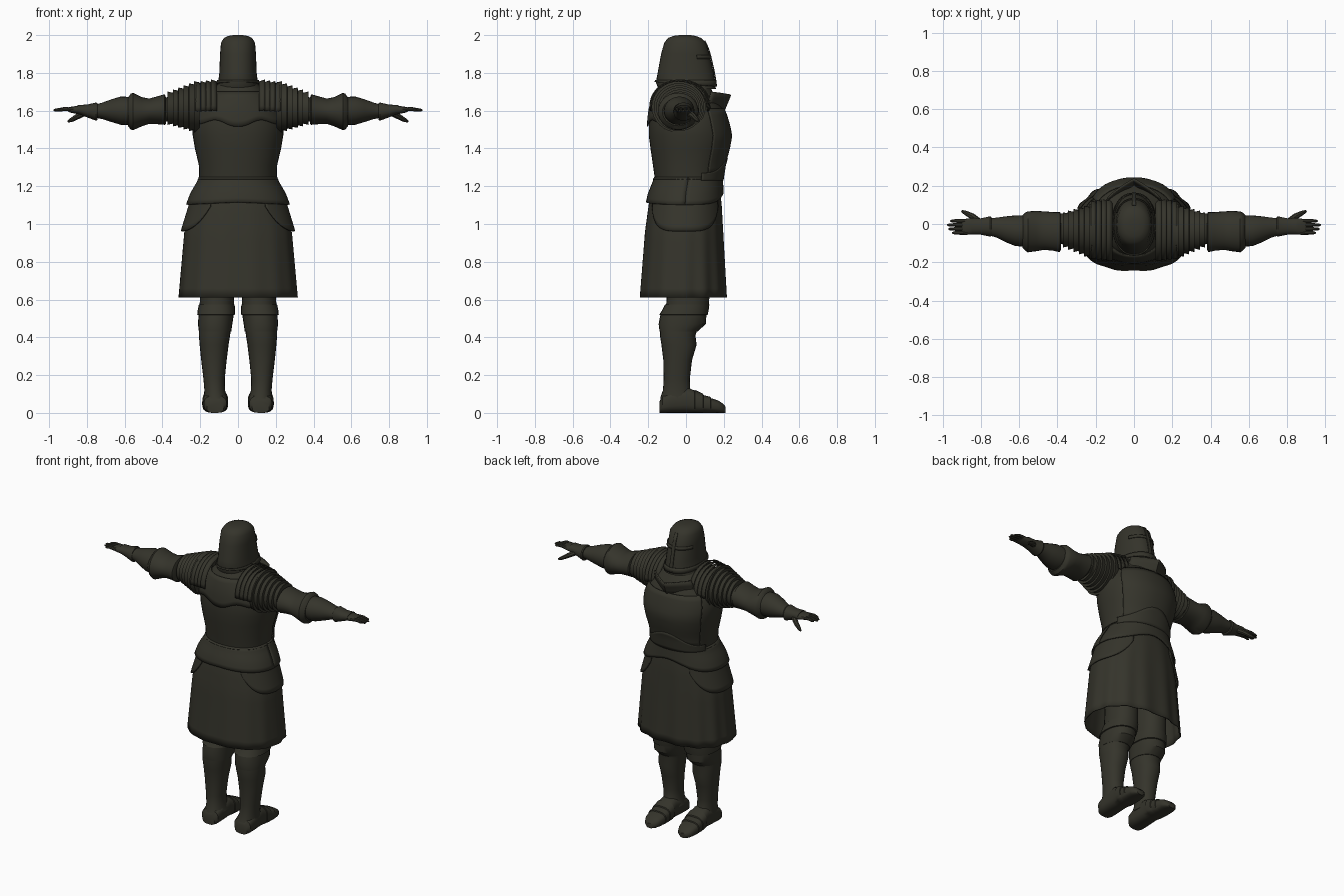
import bpy, bmesh, math
from mathutils import Vector

steel = bpy.data.materials.new("dark_olive_steel")
steel.diffuse_color = (0.035, 0.034, 0.024, 1)
TAU = 2 * math.pi


def surf(name, f, nu, nv, wrap=False, cap=False, thick=0, mirror=False, angle=35):
    """Grid surface from f(u, v); optional caps, thickness and x mirror."""
    bm = bmesh.new()
    cols = nu if wrap else nu + 1
    rows = [[bm.verts.new(f(i / nu, j / nv)) for i in range(cols)] for j in range(nv + 1)]
    for a, b in zip(rows, rows[1:]):
        for i in range(nu):
            k = (i + 1) % cols
            bm.faces.new((a[i], a[k], b[k], b[i]))
    if cap:
        bm.faces.new(rows[0][::-1])
        bm.faces.new(rows[-1])
    bmesh.ops.recalc_face_normals(bm, faces=bm.faces)
    me = bpy.data.meshes.new(name)
    bm.to_mesh(me)
    bm.free()
    me.materials.append(steel)
    ob = bpy.data.objects.new(name, me)
    bpy.context.collection.objects.link(ob)
    if thick:
        m = ob.modifiers.new("thickness", 'SOLIDIFY')
        m.thickness, m.offset = thick, 0
    if mirror:
        m = ob.modifiers.new("mirror", 'MIRROR')
        m.use_mirror_merge = False
    bpy.ops.object.select_all(action='DESELECT')
    ob.select_set(True)
    bpy.context.view_layer.objects.active = ob
    bpy.ops.object.shade_smooth_by_angle(angle=math.radians(angle))
    return ob


def pt(axis, secs, t, ang, p=2.2, off=0):
    """Point on a superellipse interpolated between sections (t, a0, a1, b0, b1)."""
    s = sorted(secs)
    t2 = min(max(t, s[0][0]), s[-1][0])
    for lo, hi in zip(s, s[1:]):
        if t2 <= hi[0]:
            break
    w = (t2 - lo[0]) / max(hi[0] - lo[0], 1e-6)
    a0, a1, b0, b1 = [q + (r - q) * w for q, r in zip(lo[1:], hi[1:])]
    c, n = math.cos(ang), math.sin(ang)
    a = (a0 + a1) / 2 + ((a1 - a0) / 2 + off) * math.copysign(abs(c) ** (2 / p), c)
    b = (b0 + b1) / 2 + ((b1 - b0) / 2 + off) * math.copysign(abs(n) ** (2 / p), n)
    return {'z': (a, b, t), 'x': (t, a, b), 'y': (a, t, b)}[axis]


def loft(name, axis, secs, n=32, p=2.2, cap=True, **kw):
    def f(u, v):
        s = secs[round(v * (len(secs) - 1))]
        return pt(axis, [s, s], s[0], u * TAU, p)
    return surf(name, f, n, len(secs) - 1, True, cap, **kw)


def plate(name, axis, secs, a0, a1, lo, hi, off=0, nu=32, nv=6, p=2.2, **kw):
    """Curved armour plate; lo and hi are edge positions as functions of angle."""
    def f(u, v):
        ang = math.radians(a0 + (a1 - a0) * u)
        t = lo(ang) + (hi(ang) - lo(ang)) * v
        return pt(axis, secs, t, ang, p, off)
    return surf(name, f, nu, nv, **kw)


def tube(name, pts, radii, n=8, **kw):
    pts = [Vector(q) for q in pts]

    def f(u, v):
        i = round(v * (len(pts) - 1))
        d = (pts[min(i + 1, len(pts) - 1)] - pts[max(i - 1, 0)]).normalized()
        s = d.cross(Vector((0, 0, 1)) if abs(d.z) < .9 else Vector((1, 0, 0))).normalized()
        return pts[i] + radii[i] * (s * math.cos(u * TAU) + s.cross(d) * math.sin(u * TAU))
    return surf(name, f, n, len(pts) - 1, True, True, **kw)


def sym(z, x, y0, y1):
    return (z, -x, x, y0, y1)


# Helmet with face ridge and eye band (the figure faces +y)
helm = [sym(1.715, .115, -.145, .158), sym(1.75, .105, -.16, .155), sym(1.80, .099, -.15, .147),
        sym(1.90, .095, -.132, .124), sym(1.96, .09, -.115, .105), sym(1.985, .074, -.095, .08),
        sym(1.996, .05, -.065, .05), sym(2.0, .025, -.035, .025)]
loft("helmet", 'z', helm)
plate("helmet_eye_band", 'z', helm, 25, 155, lambda a: 1.875, lambda a: 1.895, .004, nv=1, thick=.005)
plate("helmet_face_ridge", 'z', helm, 85, 95, lambda a: 1.73, lambda a: 1.97, .004, nu=4, thick=.006)
plate("helmet_lower_rim", 'z', helm, 0, 360, lambda a: 1.74 - .012 * math.sin(a),
      lambda a: 1.762, .004, nu=48, nv=2, thick=.006)

# Torso
torso = [sym(1.20, .20, -.16, .18), sym(1.24, .205, -.165, .187), sym(1.31, .207, -.175, .198),
         sym(1.40, .228, -.188, .223), sym(1.47, .24, -.197, .235), sym(1.53, .243, -.197, .222),
         sym(1.60, .222, -.19, .20), sym(1.66, .18, -.175, .165), sym(1.72, .125, -.15, .13),
         sym(1.76, .09, -.12, .10)]
loft("torso", 'z', torso, n=40)
plate("breastplate", 'z', torso, 32, 148, lambda a: 1.26 + .06 * max(0, math.sin(a)) ** 8,
      lambda a: 1.61, .007, nv=10, thick=.006)
plate("stomach_plate", 'z', torso, 20, 160, lambda a: 1.23,
      lambda a: 1.27 + .08 * max(0, math.sin(a)) ** 6, .010, thick=.006)
plate("upper_back_plate", 'z', torso, 200, 340,
      lambda a: 1.535 - .02 * math.cos(6 * (a - 1.5 * math.pi)) * math.sin(a) ** 2,
      lambda a: 1.70, .007, thick=.006)

# Standing V shaped collar in front of the neck
def collar(u, v):
    s = 2 * u - 1
    k = 1 - abs(s)
    return (.15 * s * (1 - .1 * v), .10 + .10 * k ** .8 + v * .035, 1.60 + v * (.10 - .015 * k))
surf("neck_collar", collar, 16, 3, thick=.01)

# Waist plates, hip plates and skirt
fauld = [sym(1.25, .203, -.165, .19), sym(1.225, .212, -.172, .192), sym(1.16, .25, -.198, .196),
         sym(1.10, .272, -.212, .202)]
plate("waist_plate", 'z', fauld, 0, 360,
      lambda a: 1.115 - .012 * abs(math.cos(a)) + .05 * max(0, math.sin(a)) ** 6,
      lambda a: 1.247, 0, nu=64, thick=.008)
loft("waist_rim", 'z', [sym(1.23, .208, -.17, .194), sym(1.238, .213, -.175, .198),
                        sym(1.247, .207, -.168, .192)], n=48)
hips = [sym(1.14, .245, -.198, .192), sym(.95, .303, -.226, .207)]
plate("hip_plate", 'z', hips, -58, 58, lambda a: .962 + .13 * abs(a / 1.0123) ** 4,
      lambda a: 1.135, 0, thick=.008, mirror=True)
skirt = [sym(1.20, .205, -.17, .175), sym(1.10, .245, -.195, .187), sym(.96, .28, -.215, .195),
         sym(.61, .309, -.243, .213)]

def skirt_f(u, v):
    z = 1.20 - .59 * v
    fold = .005 * v * math.cos(14 * u * TAU) * (1 if u < .5 else .4)
    return pt('z', skirt, z, u * TAU, 2.3, fold)
surf("skirt", skirt_f, 112, 12, True, thick=.006)

# Legs: thigh, knee guard, shin guard
loft("thigh", 'z', [(1.0, .02, .19, -.10, .11), (.66, .022, .20, -.10, .125), (.57, .02, .203, -.105, .122),
                    (.50, .03, .20, -.11, .10)], n=24, mirror=True)
loft("knee_guard", 'z', [(.575, .018, .207, -.11, .124), (.545, .015, .213, -.125, .12),
                         (.52, .017, .216, -.142, .115), (.518, .023, .209, -.136, .108),
                         (.47, .03, .212, -.145, .105), (.43, .036, .207, -.14, .06)], n=24, mirror=True)
loft("shin_guard", 'z', [(.47, .034, .206, -.135, .07), (.41, .042, .207, -.138, .05),
                         (.36, .05, .203, -.13, .056), (.28, .06, .195, -.12, .032),
                         (.18, .07, .183, -.118, .02), (.12, .069, .178, -.122, .022),
                         (.075, .055, .182, -.138, .045)], n=24, mirror=True)

# Feet with overlapping plates
foot = [(-.14, .075, .165, 0, .06), (-.125, .06, .18, 0, .09), (-.08, .056, .184, 0, .115),
        (.01, .06, .18, 0, .135), (.045, .056, .184, 0, .118), (.047, .052, .188, 0, .122),
        (.09, .052, .19, 0, .102), (.092, .055, .187, 0, .094), (.13, .056, .188, 0, .085),
        (.132, .06, .185, 0, .078), (.17, .066, .18, 0, .066), (.195, .078, .168, 0, .05),
        (.21, .10, .148, 0, .032)]
loft("foot", 'y', foot, n=24, p=2.8, mirror=True)

# Shoulder strips wrapping over the top
for i in range(4):
    x, k = .112 + i * .027, i * .004
    strip = [(x, -.188 + k, .125 - k, 1.46, 1.752 - k), (x + .031, -.192 + k, .13 - k, 1.46, 1.762 - k)]
    plate(f"shoulder_strip_{i + 1}", 'x', strip, -2, 182, lambda a, x=x: x, lambda a, x=x: x + .031,
          nu=24, nv=1, thick=.006, mirror=True)

# Upper arm lames stepping down towards the elbow
lames = []
for i in range(6):
    r, x = .138 - .010 * i, .205 + .028 * i
    cy, cz = -.03 + .001 * i, 1.615 - .001 * i
    for dx, e in ((0, -.003), (.027, .003)):
        q = r + e
        lames.append((x + dx, cy - q * 1.08, cy + q * .95, cz - q * .93, cz + q))
loft("upper_arm_lames", 'x', lames, n=32, p=2, mirror=True, angle=25)

# Elbow guard, forearm and gauntlet cuff
loft("upper_arm", 'x', [(.34, -.11, .06, 1.54, 1.68), (.42, -.10, .05, 1.545, 1.66)], n=24, mirror=True)
loft("elbow_guard", 'x', [(.382, -.135, .055, 1.53, 1.672), (.388, -.147, .062, 1.525, 1.687),
                          (.42, -.14, .062, 1.528, 1.678), (.47, -.135, .066, 1.53, 1.664),
                          (.51, -.142, .068, 1.517, 1.672), (.555, -.148, .066, 1.497, 1.695),
                          (.568, -.14, .06, 1.50, 1.69), (.583, -.125, .045, 1.52, 1.668)],
     n=28, p=2, mirror=True)
loft("forearm", 'x', [(.56, -.12, .045, 1.525, 1.672), (.62, -.115, .045, 1.525, 1.675),
                      (.67, -.095, .04, 1.54, 1.66), (.72, -.07, .033, 1.556, 1.642),
                      (.755, -.06, .03, 1.562, 1.632), (.79, -.058, .028, 1.575, 1.63)],
     n=24, p=2, mirror=True)
loft("gauntlet_cuff", 'x', [(.745, -.063, .036, 1.55, 1.64), (.752, -.066, .04, 1.547, 1.643),
                            (.80, -.056, .03, 1.565, 1.632), (.85, -.056, .03, 1.585, 1.63)],
     n=24, mirror=True)

# Hand, fingers and thumb
loft("palm", 'x', [(.79, -.05, .025, 1.572, 1.63), (.84, -.055, .032, 1.58, 1.627),
                   (.89, -.054, .026, 1.59, 1.62), (.90, -.05, .022, 1.595, 1.615)], n=20, mirror=True)
for i, (y, tip) in enumerate([(.016, .96), (-.005, .976), (-.026, .97), (-.046, .95)]):
    tube(f"finger_{i + 1}", [(.87, y, 1.606), (.92, y, 1.609), (tip - .01, y, 1.603), (tip, y, 1.602)],
         [.011, .010, .008, .004], mirror=True)
tube("thumb", [(.81, .012, 1.59), (.845, .04, 1.572), (.88, .058, 1.552), (.90, .068, 1.543)],
     [.018, .016, .012, .006], mirror=True)
